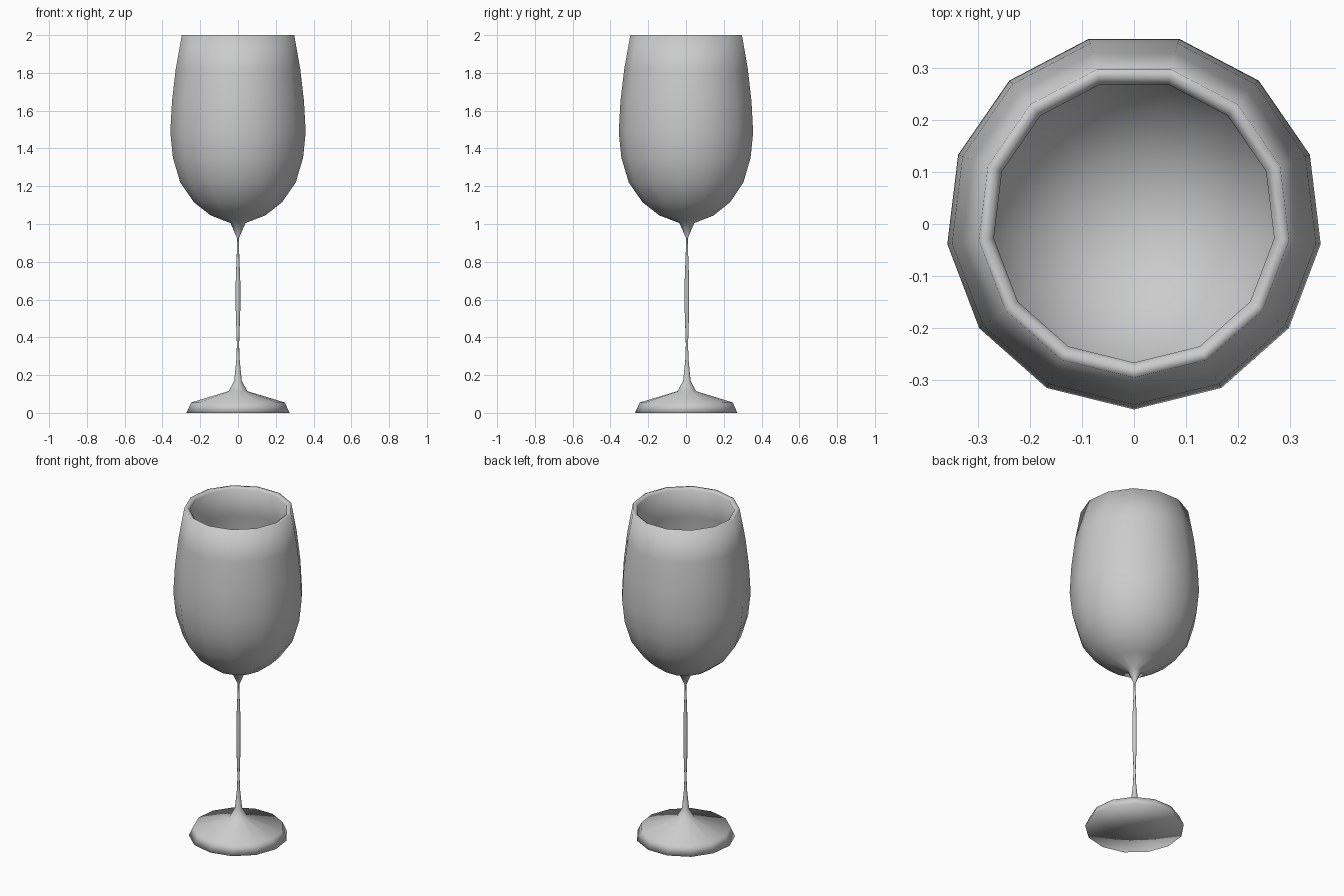
import bpy, bmesh, math

if "Cube" in bpy.data.objects:
    bpy.data.objects.remove(bpy.data.objects["Cube"])

SIDES = 13
CENTRE_Y = 0.005


def lathe(name, profile):
    """Revolve (radius, height) points around z; radius 0 makes a pole."""
    bm = bmesh.new()
    rings = []
    for r, z in profile:
        if r == 0:
            rings.append([bm.verts.new((0, CENTRE_Y, z))] * SIDES)
            continue
        ring = []
        for k in range(SIDES):
            a = -math.pi / 2 + k * 2 * math.pi / SIDES
            ring.append(bm.verts.new((r * math.cos(a), CENTRE_Y + r * math.sin(a), z)))
        rings.append(ring)
    for lo, hi in zip(rings, rings[1:]):
        for k in range(SIDES):
            n = (k + 1) % SIDES
            corners = list(dict.fromkeys((lo[k], lo[n], hi[n], hi[k])))
            bm.faces.new(corners).smooth = True
    bmesh.ops.recalc_face_normals(bm, faces=bm.faces)
    mesh = bpy.data.meshes.new(name)
    bm.to_mesh(mesh)
    bm.free()
    obj = bpy.data.objects.new(name, mesh)
    bpy.context.collection.objects.link(obj)
    return obj


# Foot and stem
foot_stem = [(0, 0.0), (0.275, 0), (0.25, 0.055), (0.05, 0.115), (0.02, 0.17),
             (0.009, 0.28), (0.006, 0.36), (0.012, 0.54), (0.012, 0.70),
             (0.006, 0.86), (0.005, 0.925)]

# Outside of the bowl
bowl_outer = [(0.04, 1.005), (0.145, 1.045), (0.235, 1.115), (0.308, 1.22),
              (0.347, 1.35), (0.361, 1.485), (0.352, 1.65), (0.332, 1.82),
              (0.30, 2.0)]

# Rim and inside of the bowl
bowl_inner = [(0.285, 2.0), (0.271, 1.99), (0.307, 1.81), (0.327, 1.65),
              (0.336, 1.485), (0.322, 1.36), (0.287, 1.24), (0.218, 1.14),
              (0.135, 1.075), (0, 1.04)]

lathe("wine_glass", foot_stem + bowl_outer + bowl_inner)
